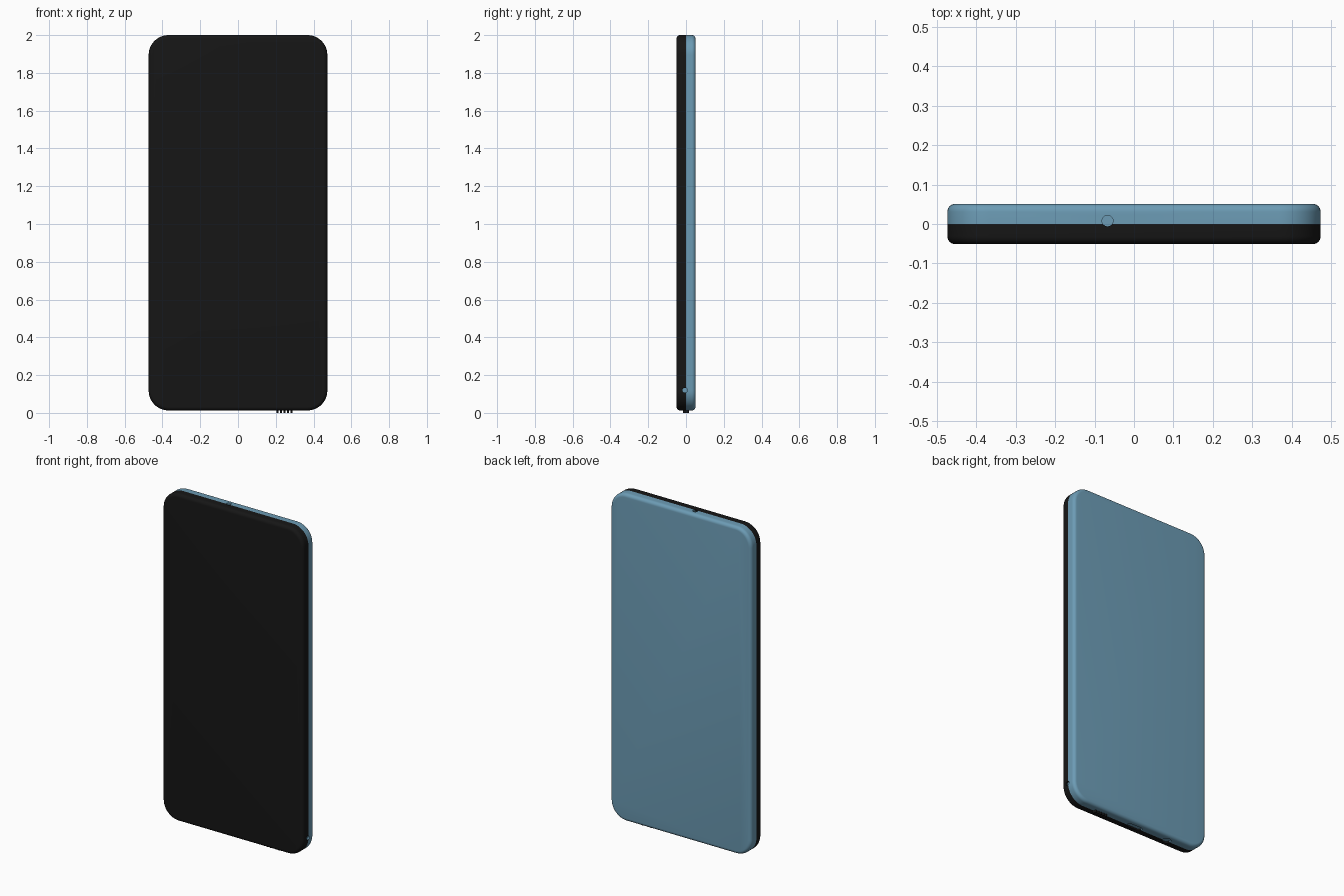
import bpy, bmesh, math
from mathutils import Matrix, Vector

if "Cube" in bpy.data.objects:
    bpy.data.objects.remove(bpy.data.objects["Cube"])

HALF_W, Z0, Z1, HALF_D = 0.473, 0.013, 2.0, 0.051
CORNER, EDGE = 0.105, 0.02


def material(name, rgb):
    m = bpy.data.materials.new(name)
    m.diffuse_color = (*rgb, 1)
    m.use_nodes = True
    m.node_tree.nodes["Principled BSDF"].inputs["Base Color"].default_value = m.diffuse_color
    return m


BLACK = material("black glass", (0.008, 0.008, 0.008))
BLUE = material("blue shell", (0.15, 0.33, 0.46))


def loft(name, rings, mat, matrix=Matrix()):
    """Closed solid from a list of equal-length rings of points."""
    bm = bmesh.new()
    vr = [[bm.verts.new(matrix @ Vector(p)) for p in r] for r in rings]
    n = len(vr[0])
    for a, b in zip(vr, vr[1:]):
        for i in range(n):
            j = (i + 1) % n
            bm.faces.new((a[i], a[j], b[j], b[i]))
    bm.faces.new(vr[0])
    bm.faces.new(vr[-1])
    bmesh.ops.recalc_face_normals(bm, faces=bm.faces)
    me = bpy.data.meshes.new(name)
    bm.to_mesh(me)
    bm.free()
    ob = bpy.data.objects.new(name, me)
    bpy.context.collection.objects.link(ob)
    if mat:
        me.materials.append(mat)
    return ob


def rounded_rect(hw, hh, r, seg):
    pts = []
    for k, (sx, sy) in enumerate(((1, 1), (-1, 1), (-1, -1), (1, -1))):
        for i in range(seg + 1):
            a = math.pi / 2 * (k + i / seg)
            pts.append((sx * (hw - r) + r * math.cos(a), sy * (hh - r) + r * math.sin(a)))
    return pts


def half_body(name, side, mat):
    """Half of the slab, from the seam at y = 0 to a rounded outer edge."""
    mid, hh = (Z0 + Z1) / 2, (Z1 - Z0) / 2
    steps = [(0, 0)]
    for i in range(7):
        a = math.pi / 2 * i / 6
        steps.append((HALF_D - EDGE + EDGE * math.sin(a), EDGE * (1 - math.cos(a))))
    rings = [[(x, side * y, mid + z) for x, z in
              rounded_rect(HALF_W - d, hh - d, CORNER - d, 12)] for y, d in steps]
    return loft(name, rings, mat)


def slot(name, loc, hw, hh, depth, mat, turn=Matrix()):
    """Round-ended prism centred on loc, its axis turned from z."""
    r = min(hw, hh) * 0.999
    rings = [[(x, y, z) for x, y in rounded_rect(hw, hh, r, 8)] for z in (-depth / 2, depth / 2)]
    return loft(name, rings, mat, Matrix.Translation(loc) @ turn)


# two-tone body
front = half_body("front_glass", -1, BLACK)
back = half_body("back_shell", 1, BLUE)
parts = [front, back]

# openings: name, position on the surface, outward direction, half sizes
SIDE = Matrix.Rotation(math.pi / 2, 4, 'Y')
openings = [
    ("top_microphone", (-0.067, 0.008, Z1), (0, 0, 1), 0.014, 0.014, Matrix()),
    ("charging_port", (0, 0.004, Z0), (0, 0, -1), 0.05, 0.017, Matrix()),
    ("audio_jack", (-0.23, 0.004, Z0), (0, 0, -1), 0.025, 0.025, Matrix()),
    ("side_hole", (HALF_W, -0.006, 0.12), (1, 0, 0), 0.013, 0.013, SIDE),
]
for name, loc, out, hw, hh, turn in openings:
    loc, out = Vector(loc), Vector(out)
    cutter = slot(name + "_cutter", loc, hw, hh, 0.04, None, turn)
    cutter.hide_render = True
    cutter.hide_viewport = True
    for body in (front, back):
        mod = body.modifiers.new(name, 'BOOLEAN')
        mod.operation = 'DIFFERENCE'
        mod.solver = 'EXACT'
        mod.object = cutter
    # blue lining at the bottom of the recess
    parts.append(slot(name, loc - out * 0.016, hw, hh, 0.012, BLUE, turn))

# speaker grille bars on the bottom edge
for i in range(5):
    parts.append(slot(f"speaker_bar_{i + 1}", (0.209 + 0.0185 * i, 0, 0.012),
                      0.006, 0.016, 0.024, BLACK))

# smooth shading with crisp edges
bpy.ops.object.select_all(action='DESELECT')
for ob in parts:
    ob.select_set(True)
bpy.context.view_layer.objects.active = front
bpy.ops.object.shade_smooth_by_angle(angle=math.radians(35))
